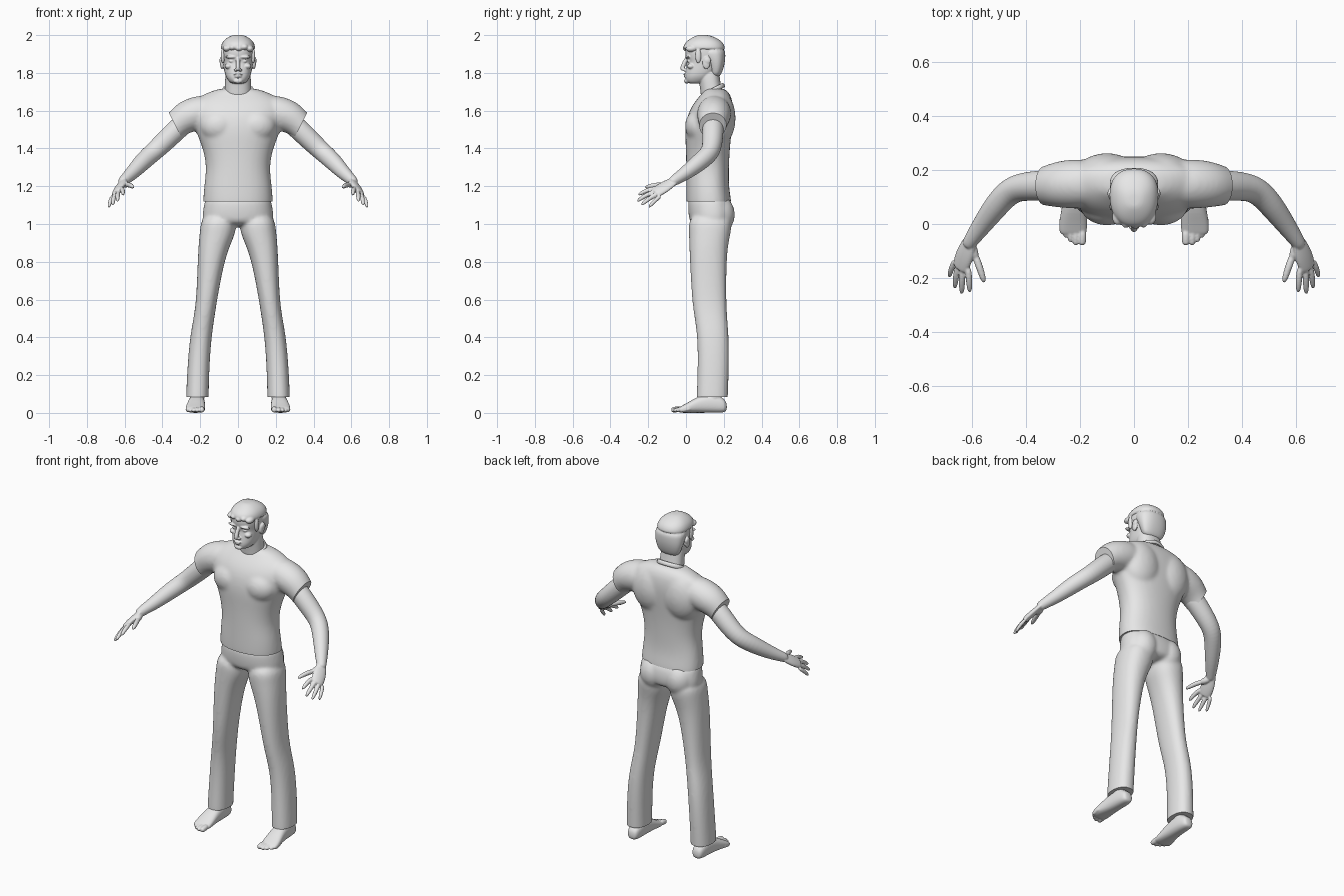
import bpy, bmesh, math
from mathutils import Vector, Matrix

if "Cube" in bpy.data.objects:
    bpy.data.objects.remove(bpy.data.objects["Cube"], do_unlink=True)

SEG = 20
grey = bpy.data.materials.new("light_grey")
grey.use_nodes = True
grey.diffuse_color = (0.8, 0.8, 0.8, 1)
grey.node_tree.nodes["Principled BSDF"].inputs["Base Color"].default_value = (0.8, 0.8, 0.8, 1)


def power(value, p):
    return math.copysign(abs(value) ** p, value)


def loft(bm, rings):
    """Skin a list of point rings and cap both ends."""
    rows = [[bm.verts.new(p) for p in ring] for ring in rings]
    for a, b in zip(rows, rows[1:]):
        for i in range(SEG):
            j = (i + 1) % SEG
            bm.faces.new((a[i], a[j], b[j], b[i]))
    bm.faces.new(rows[0][::-1])
    bm.faces.new(rows[-1])


def body(bm, levels, side=1, p=0.88, widest=0.56):
    """Stack of level sections: height, inner x, outer x, front y, back y."""
    rings = []
    for z, x0, x1, yf, yb in levels:
        cx, rx, cy = (x0 + x1) / 2, (x1 - x0) / 2, yf + widest * (yb - yf)
        ring = []
        for i in range(SEG):
            a = math.tau * i / SEG
            s = math.sin(a)
            ry = yb - cy if s > 0 else cy - yf
            ring.append((side * (cx + rx * power(math.cos(a), p)), cy + ry * power(s, p), z))
        rings.append(ring)
    loft(bm, rings)


def tube(bm, path, across=(0, 1, 0), flat=1.0, side=1):
    """Round or flattened limb along points of x, y, z, radius."""
    pts = [Vector((side * x, y, z)) for x, y, z, r in path]
    rings = []
    for k, c in enumerate(pts):
        t = (pts[min(k + 1, len(pts) - 1)] - pts[max(k - 1, 0)]).normalized()
        u = Vector(across)
        u = (u - t * u.dot(t)).normalized()
        v, r = t.cross(u) * flat, path[k][3]
        rings.append([c + (u * math.cos(math.tau * i / SEG) + v * math.sin(math.tau * i / SEG)) * r
                      for i in range(SEG)])
    loft(bm, rings)


def blob(bm, centre, radii, pair=False):
    for s in ((1, -1) if pair else (1,)):
        place = Matrix.Translation((s * centre[0], centre[1], centre[2])) @ Matrix.Diagonal((*radii, 1))
        bmesh.ops.create_uvsphere(bm, u_segments=16, v_segments=10, radius=1.04, matrix=place)


def link(name, mesh):
    mesh.name = name
    mesh.materials.clear()
    mesh.materials.append(grey)
    mesh.shade_smooth()
    mesh.set_sharp_from_angle(angle=math.radians(50))
    obj = bpy.data.objects.new(name, mesh)
    bpy.context.collection.objects.link(obj)
    return obj


def finish(name, bm, voxel, smooth, cuts=(), mirror=False):
    """Blend the overlapping pieces into one skin, trim the openings, mirror limbs."""
    bmesh.ops.recalc_face_normals(bm, faces=bm.faces)
    raw = bpy.data.meshes.new(name)
    bm.to_mesh(raw)
    bm.free()
    temp = bpy.data.objects.new(name + "_blend", raw)
    bpy.context.collection.objects.link(temp)
    temp.modifiers.new("round", "SUBSURF").levels = 2
    skin = temp.modifiers.new("blend", "REMESH")
    skin.mode, skin.voxel_size = "VOXEL", voxel
    relax = temp.modifiers.new("relax", "SMOOTH")
    relax.factor, relax.iterations = 0.5, smooth
    graph = bpy.context.evaluated_depsgraph_get()
    mesh = bpy.data.meshes.new_from_object(temp.evaluated_get(graph))
    bpy.data.objects.remove(temp, do_unlink=True)
    if cuts:
        bm = bmesh.new()
        bm.from_mesh(mesh)
        for point, normal, inside in cuts:
            faces = [f for f in bm.faces if inside(f.calc_center_median())]
            geom = list({v for f in faces for v in f.verts}) + list({e for f in faces for e in f.edges}) + faces
            bmesh.ops.bisect_plane(bm, geom=geom, plane_co=point, plane_no=normal, clear_outer=True)
            bmesh.ops.holes_fill(bm, edges=[e for e in bm.edges if e.is_boundary], sides=0)
        bm.to_mesh(mesh)
        bm.free()
    if mirror:
        other = mesh.copy()
        other.transform(Matrix.Scale(-1, 4, (1, 0, 0)))
        other.flip_normals()
        link("right_" + name, other)
        name = "left_" + name
    link(name, mesh)


# Shirt: torso, chest, shoulder blades and short sleeves
bm = bmesh.new()
torso = [(1.06, .187, .005, .242), (1.12, .187, 0, .242), (1.2, .182, 0, .227), (1.3, .167, 0, .228),
         (1.4, .187, -.002, .233), (1.48, .222, -.007, .242), (1.55, .245, 0, .25), (1.61, .255, .02, .252),
         (1.66, .235, .055, .245), (1.695, .165, .088, .23), (1.722, .09, .1, .2)]
body(bm, [(z, -w, w, f, b) for z, w, f, b in torso])
blob(bm, (.1, .07, 1.52), (.1, .075, .085), True)
blob(bm, (.1, .18, 1.56), (.12, .082, .14), True)
for s in (1, -1):
    tube(bm, [(.12, .15, 1.605, .085), (.22, .15, 1.587, .094), (.29, .145, 1.56, .086),
              (.335, .14, 1.515, .07), (.39, .138, 1.45, .064)], side=s)
cuts = [((0, 0, 1.12), (0, 0, -1), lambda c: c.z < 1.2)]
for s in (1, -1):
    cuts.append(((s * .332, .14, 1.522), (s * .89, 0, -.45), lambda c, s=s: c.x * s > .22 and c.z > 1.4))
finish("shirt", bm, .01, 8, cuts)

# Collar band, higher at the back
bm = bmesh.new()
rings = []
for k in range(32):
    a = math.tau * k / 32
    rings.append([bm.verts.new((math.cos(a) * (.076 + .008 * math.cos(b)), math.sin(a) * (.06 + .008 * math.cos(b)),
                                .013 * math.sin(b))) for b in (math.tau * i / 10 for i in range(10))])
for k in range(32):
    for i in range(10):
        n, j = (k + 1) % 32, (i + 1) % 10
        bm.faces.new((rings[k][i], rings[n][i], rings[n][j], rings[k][j]))
mesh = bpy.data.meshes.new("collar")
bm.to_mesh(mesh)
bm.free()
collar = link("collar", mesh)
collar.location, collar.rotation_euler = (0, .143, 1.708), (.45, 0, 0)

# Trousers: pelvis, seat and two legs
bm = bmesh.new()
body(bm, [(1.16, -.172, .172, .015, .22), (1.1, -.182, .182, .008, .25), (1.04, -.193, .193, .012, .255),
          (.985, -.185, .185, .025, .24)])
blob(bm, (.085, .17, 1.05), (.085, .088, .1), True)
leg = [(1.06, .01, .192, .012, .25), (.96, .008, .203, .014, .24), (.9, .036, .209, .016, .225),
       (.8, .073, .214, .02, .215), (.6, .11, .221, .03, .214), (.5, .125, .236, .045, .219),
       (.4, .14, .255, .06, .228), (.25, .151, .268, .062, .229), (.08, .155, .276, .055, .222),
       (.03, .155, .276, .055, .222)]
for s in (1, -1):
    body(bm, leg, side=s, widest=.5)
finish("trousers", bm, .009, 6, [((0, 0, .085), (0, 0, -1), lambda c: c.z < .2)])

# Arm and hand
bm = bmesh.new()
tube(bm, [(.26, .145, 1.555, .055), (.33, .142, 1.495, .058), (.4, .14, 1.425, .054), (.455, .128, 1.375, .05),
          (.505, .075, 1.33, .048), (.56, 0, 1.27, .038), (.605, -.063, 1.23, .028), (.618, -.085, 1.215, .024)])
spread = (.05, .03, -.04)
tube(bm, [(.604, -.055, 1.232, .027), (.614, -.08, 1.218, .033), (.629, -.12, 1.192, .041),
          (.642, -.158, 1.168, .037), (.645, -.168, 1.162, .032)], spread, .45)
digits = [((.592, -.105, 1.208), (.57, -.165, 1.207), (.553, -.22, 1.193), .014),
          ((.615, -.155, 1.192), (.61, -.21, 1.178), (.608, -.255, 1.153), .0125),
          ((.634, -.155, 1.176), (.637, -.215, 1.152), (.638, -.262, 1.118), .0125),
          ((.651, -.148, 1.162), (.66, -.2, 1.132), (.664, -.24, 1.098), .012),
          ((.663, -.132, 1.15), (.678, -.17, 1.12), (.684, -.198, 1.086), .011)]
for base, mid, tip, r in digits:
    tube(bm, [(*base, r), (*mid, r), (*tip, r * .72)])
tube(bm, [(.608, -.07, 1.22, .018), (.598, -.095, 1.21, .02), (.585, -.13, 1.208, .015)])
finish("arm", bm, .004, 4, mirror=True)

# Foot and toes
bm = bmesh.new()
rings = []
for y, x, w, low, top in [(.217, .217, .022, .012, .05), (.2, .217, .036, 0, .08), (.14, .217, .042, 0, .105),
                          (.07, .22, .045, 0, .092), (.01, .225, .053, 0, .055), (-.03, .226, .052, 0, .034),
                          (-.042, .224, .044, .006, .026)]:
    angles = [math.tau * i / SEG for i in range(SEG)]
    rings.append([(x + w * power(math.cos(a), .8), y, (low + top) / 2 + (top - low) / 2 * power(math.sin(a), .8))
                  for a in angles])
loft(bm, rings)
tube(bm, [(.217, .15, .05, .04), (.216, .145, .1, .04), (.215, .145, .2, .045)])
for x, tip, r in [(.192, -.08, .016), (.216, -.08, .012), (.235, -.068, .0115), (.252, -.052, .011), (.267, -.032, .0105)]:
    tube(bm, [(x, tip + .06, .022, r), (x, tip + .025, .018, r), (x, tip, r * .9, r * .85)], (1, 0, 0))
finish("foot", bm, .004, 4, mirror=True)

# Head with neck, face and ears
bm = bmesh.new()
skull = [(1.742, .035, .012, .08), (1.757, .05, -.003, .115), (1.78, .066, -.006, .14), (1.81, .073, -.002, .165),
         (1.835, .077, .002, .185), (1.858, .08, .008, .195), (1.88, .083, -.002, .2), (1.91, .086, -.007, .2),
         (1.945, .084, -.002, .197), (1.972, .07, .02, .175), (1.99, .04, .05, .135)]
body(bm, [(z, -w, w, f, b) for z, w, f, b in skull], p=.85)
body(bm, [(z, -w, w, f, b) for z, w, f, b in
          [(1.62, .074, .08, .22), (1.72, .071, .076, .186), (1.79, .068, .06, .178), (1.83, .06, .06, .17)]])
tube(bm, [(0, .008, 1.885, .01), (0, -.008, 1.855, .011), (0, -.021, 1.824, .013), (0, -.016, 1.812, .01)])
blob(bm, (.012, -.007, 1.816), (.009, .012, .008), True)
blob(bm, (.036, .009, 1.884), (.034, .014, .008), True)
blob(bm, (.034, .016, 1.862), (.014, .009, .007), True)
blob(bm, (.05, .026, 1.835), (.02, .02, .014), True)
blob(bm, (0, -.004, 1.792), (.024, .01, .0045))
blob(bm, (0, -.003, 1.781), (.02, .01, .005))
blob(bm, (0, .004, 1.757), (.024, .014, .013))
blob(bm, (.085, .108, 1.852), (.01, .02, .032), True)
blob(bm, (.088, .113, 1.865), (.01, .019, .02), True)
finish("head", bm, .0035, 3)

# Hair: cap, back of the head, sideburns and swept fringe
bm = bmesh.new()
cap = [(1.918, .091, -.006, .207), (1.935, .093, -.016, .208), (1.96, .086, -.008, .198), (1.982, .066, .022, .17),
       (1.998, .036, .055, .13), (2.001, .015, .07, .105)]
body(bm, [(z, -w, w, f, b) for z, w, f, b in cap])
nape = [(1.775, .056, .13, .178), (1.81, .074, .12, .195), (1.85, .086, .105, .206), (1.89, .092, .075, .21),
        (1.94, .091, .05, .207)]
body(bm, [(z, -w, w, f, b) for z, w, f, b in nape])
blob(bm, (.08, .065, 1.89), (.011, .016, .04), True)
for x, z in [(-.06, 1.93), (-.03, 1.935), (.005, 1.93), (.035, 1.937), (.062, 1.928)]:
    blob(bm, (x, .012 + 4 * x * x, z), (.021, .03, .017))
finish("hair", bm, .004, 3)
